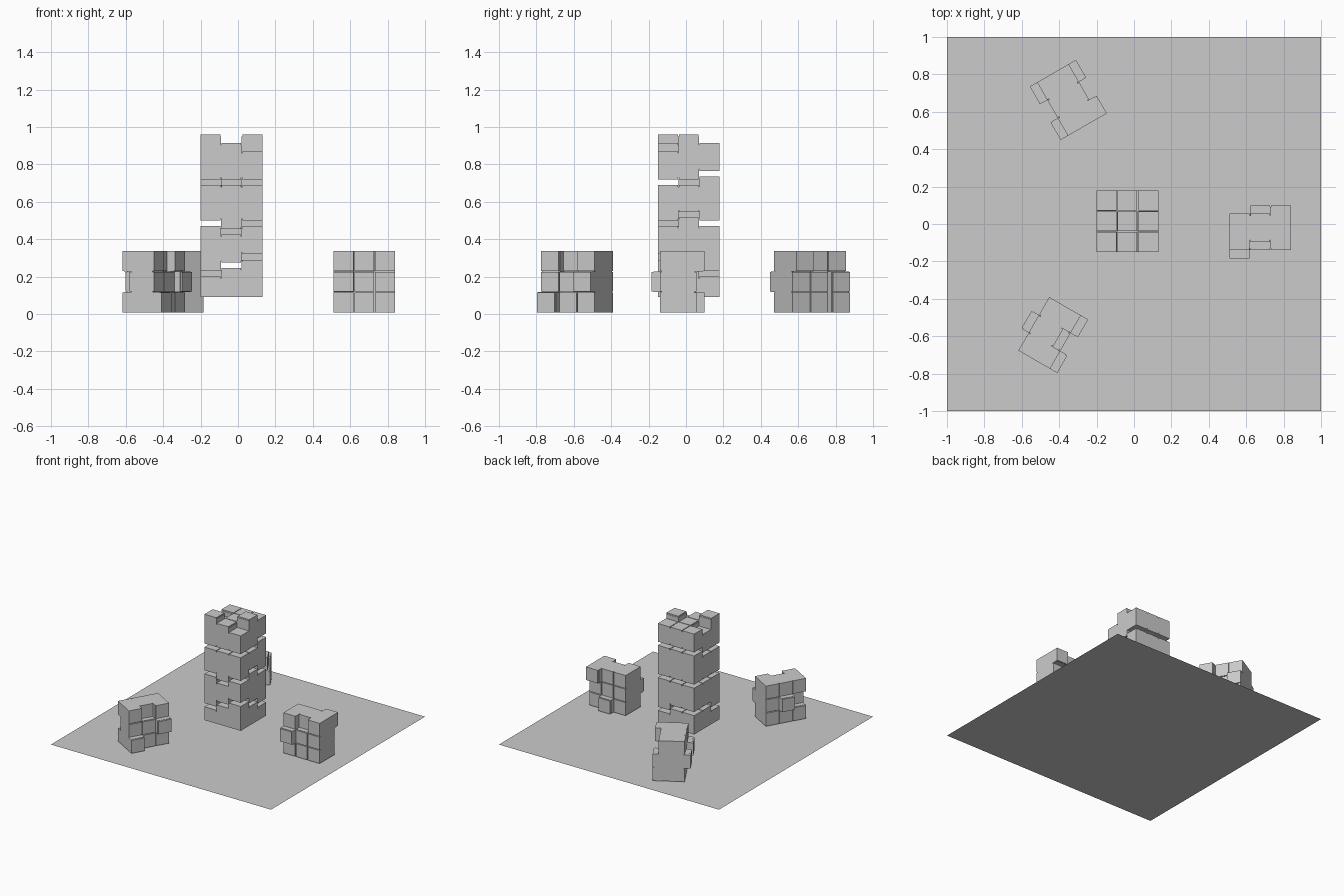
import bpy, bmesh
from math import radians
from mathutils import Matrix, Vector

CELL = 0.11      # width of one cell
STEP = 0.045     # height of one level
CAP = 0.01       # depth of the grooves between cells
GAP = 0.003      # half width of the grooves
ROOT = STEP + CAP

cube = bpy.data.objects.get("Cube")
if cube:
    bpy.data.objects.remove(cube)

grey = bpy.data.materials.new("plain_grey")
grey.use_nodes = True
grey.diffuse_color = (0.6, 0.6, 0.6, 1)
grey.node_tree.nodes["Principled BSDF"].inputs["Base Color"].default_value = grey.diffuse_color


def finish(bm, name, matrix=Matrix()):
    bm.transform(matrix)
    bmesh.ops.recalc_face_normals(bm, faces=bm.faces)
    mesh = bpy.data.meshes.new(name)
    bm.to_mesh(mesh)
    bm.free()
    mesh.materials.append(grey)
    obj = bpy.data.objects.new(name, mesh)
    bpy.context.collection.objects.link(obj)


def box(bm, low, high):
    low, high = Vector(low), Vector(high)
    place = Matrix.Translation((low + high) / 2) @ Matrix.Diagonal((high - low).to_4d())
    bmesh.ops.create_cube(bm, size=1, matrix=place)


def levels(rows):
    """Turn rows such as '0+-' (far row first) into level numbers."""
    return [["-0+".index(c) - 1 for c in row] for row in rows.split()]


def cells(bm, rows, base, side):
    """Nine stepped cells on one end of a block, with shallow grooves."""
    root = base - side * ROOT
    for r, row in enumerate(rows):
        for c, level in enumerate(row):
            x, y = (c - 1.5) * CELL, (0.5 - r) * CELL
            end = base + side * level * STEP
            neck = end - side * CAP
            if level >= 0:
                box(bm, (x, y, min(root, neck)), (x + CELL, y + CELL, max(root, neck)))
            # only the inner sides of the cap are set back
            left, right = GAP * (c > 0), GAP * (c < 2)
            back, front = GAP * (r > 0), GAP * (r < 2)
            box(bm, (x + left, y + front, min(neck, end)),
                (x + CELL - right, y + CELL - back, max(neck, end)))


def block(name, bottom, top, low_rows, high_rows, matrix):
    bm = bmesh.new()
    half = 1.5 * CELL
    start = bottom + ROOT if low_rows else bottom
    box(bm, (-half, -half, start), (half, half, top - ROOT))
    if low_rows:
        cells(bm, low_rows, bottom, -1)
    cells(bm, high_rows, top, 1)
    finish(bm, name, matrix)


# Floor sheet
bm = bmesh.new()
bmesh.ops.create_grid(bm, x_segments=1, y_segments=1, size=1)
finish(bm, "floor")

# Tower of four interlocking blocks; rows run from back to front
tower = [
    ("tower_base", 0.245, "00- 000 -0+"),
    ("tower_lower_block", 0.47, "000 00+ 0-0"),
    ("tower_upper_block", 0.69, "+++ 0+0 000"),
    ("tower_top_block", 0.915, "000 -0+ +0-"),
]
bottom, below = 0.09, None
for name, top, text in tower:
    rows = levels(text)
    block(name, bottom, top, below, rows, Matrix.Translation((-0.035, 0.015, 0)))
    below = [[-v for v in row] for row in rows]
    bottom = top + 0.03

# Loose blocks on edge around the tower; rows run from top to bottom
upright = Matrix(((1, 0, 0, 0), (0, 0, 1, 0), (0, 1, 0, 0), (0, 0, 0, 1)))
loose = [
    ("left_loose_block", 0, 0.675, -0.14, "0-0 +00 000", "00+ 000 0+0"),
    ("back_loose_block", 120, 0.75, -0.125, "+00 00+ 00+", "000 +0+ 000"),
    ("front_loose_block", -120, 0.73, -0.197, "000 0+- 000", "0-0 +00 00+"),
]
for name, angle, radius, start, low, high in loose:
    matrix = (Matrix.Rotation(radians(angle), 4, "Z")
              @ Matrix.Translation((radius, 0, 0.172)) @ upright)
    block(name, start, start + 0.195, levels(low), levels(high), matrix)
